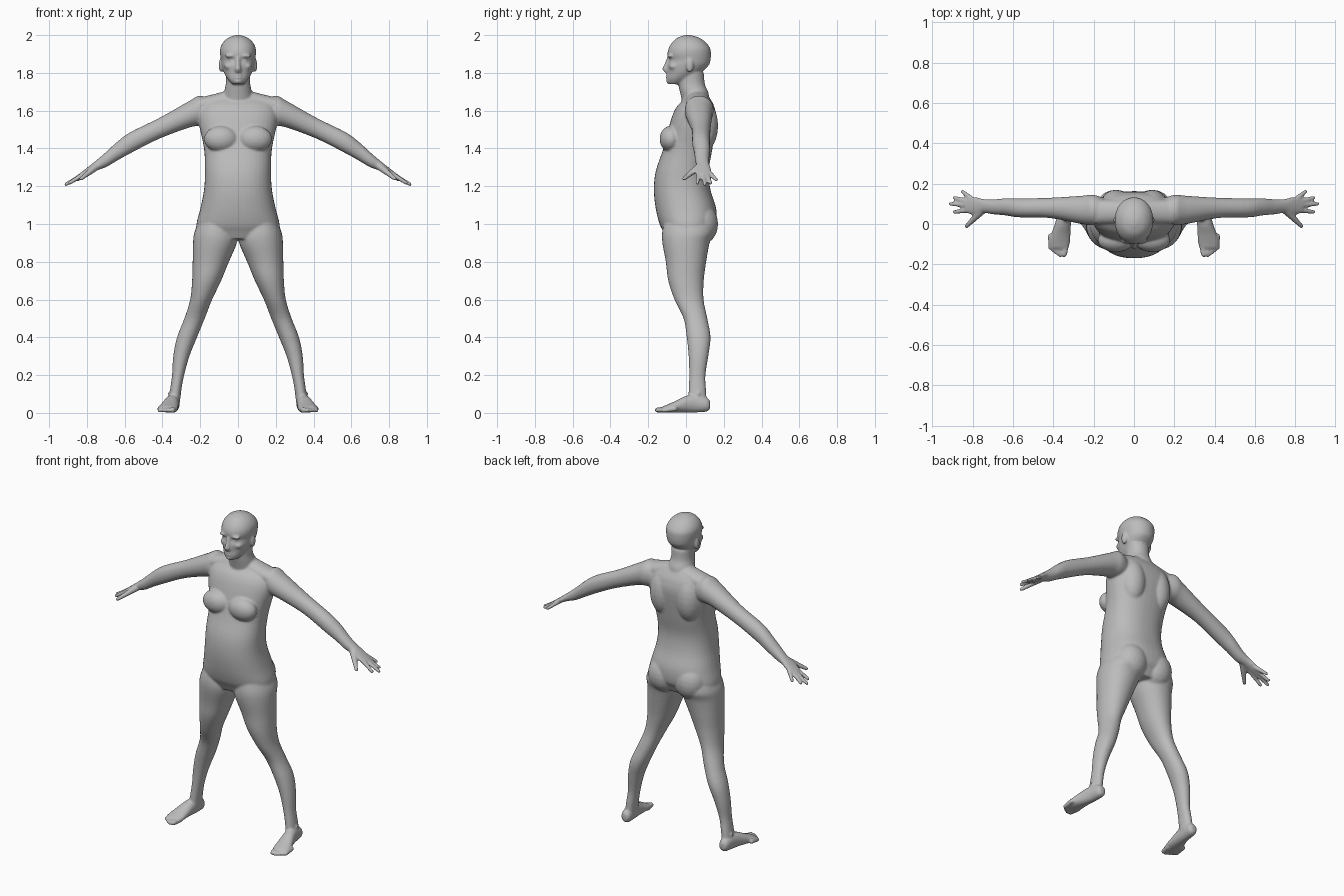
import bpy
import bmesh
import math
from mathutils import Matrix, Vector

cube = bpy.data.objects.get("Cube")
if cube:
    bpy.data.objects.remove(cube, do_unlink=True)

bm = bmesh.new()
BOTH_SIDES = (1, -1)
MIDDLE = (1,)


def ring(x=0, y=0, z=0, wide=0, deep=0, tall=0):
    """An oval: its centre and its half sizes along x, y and z."""
    return (x, y, z, wide, deep, tall)


def resample(rings, steps=4):
    """Pass a smooth spline through the ring values."""
    result = []
    last = len(rings) - 1
    for i in range(last):
        before, start = rings[max(i - 1, 0)], rings[i]
        end, after = rings[i + 1], rings[min(i + 2, last)]
        for k in range(steps):
            t = k / steps
            result.append([
                b + t / 2 * (c - a + t * (2 * a - 5 * b + 4 * c - d + t * (3 * (b - c) + d - a)))
                for a, b, c, d in zip(before, start, end, after)])
    return result + [rings[-1]]


def loft(*rings, sides=BOTH_SIDES, power=2.1, count=32):
    """Skin a closed tube over a row of flat ovals."""
    for sign in sides:
        loops = []
        for x, y, z, wide, deep, tall in resample(rings):
            loop = []
            for k in range(count):
                angle = math.tau * k / count
                c, s = math.cos(angle), math.sin(angle)
                c = math.copysign(abs(c) ** (2 / power), c)
                s = math.copysign(abs(s) ** (2 / power), s)
                point = (sign * (x + wide * c), y + deep * (s if wide else c), z + tall * s)
                loop.append(bm.verts.new(point))
            loops.append(loop)
        for low, high in zip(loops, loops[1:]):
            for k in range(count):
                n = (k + 1) % count
                bm.faces.new((low[k], low[n], high[n], high[k]))
        bm.faces.new(loops[0][::-1])
        bm.faces.new(loops[-1])


def ball(x=0, y=0, z=0, wide=0, deep=0, tall=0, sides=BOTH_SIDES):
    """Ellipsoid given in the same terms as a ring."""
    for sign in sides:
        matrix = Matrix.Translation((sign * x, y, z)) @ Matrix.Diagonal((wide, deep, tall, 1))
        bmesh.ops.create_icosphere(bm, subdivisions=3, radius=1, matrix=matrix)


def digit(start, end, thick, thin, steps=14):
    """Finger or toe: a tapered chain of overlapping balls."""
    start, end = Vector(start), Vector(end)
    for k in range(steps + 1):
        f = k / steps
        r = thick + (thin - thick) * f
        ball(*start.lerp(end, f), r, r, r)


# Torso
loft(
    ring(z=.92, y=.01, wide=.13, deep=.11),
    ring(z=.96, y=.01, wide=.21, deep=.13),
    ring(z=1, y=.01, wide=.22, deep=.15),
    ring(z=1.08, wide=.2, deep=.16),
    ring(z=1.18, y=-.02, wide=.18, deep=.15),
    ring(z=1.28, y=-.02, wide=.175, deep=.14),
    ring(z=1.4, y=.01, wide=.18, deep=.13),
    ring(z=1.55, y=.04, wide=.21, deep=.12),
    ring(z=1.62, y=.05, wide=.2, deep=.1),
    ring(z=1.66, y=.06, wide=.16, deep=.07),
    ring(z=1.69, y=.06, wide=.08, deep=.05),
    sides=MIDDLE, power=2.3, count=40)

# Chest, shoulder blades, buttocks
ball(x=.09, y=-.08, z=1.45, wide=.09, deep=.06, tall=.07)
ball(x=.09, y=.09, z=1.52, wide=.08, deep=.08, tall=.14)
ball(x=.09, y=.08, z=1, wide=.1, deep=.09, tall=.11)

# Neck, then the slopes out to the shoulders
loft(
    ring(z=1.6, y=.06, wide=.08, deep=.07),
    ring(z=1.69, y=.045, wide=.075, deep=.075),
    ring(z=1.74, y=.03, wide=.065, deep=.07),
    ring(z=1.8, y=.03, wide=.065, deep=.065),
    sides=MIDDLE)
loft(
    ring(y=.06, z=1.67, deep=.05, tall=.06),
    ring(x=.08, y=.06, z=1.65, deep=.06, tall=.05),
    ring(x=.2, y=.06, z=1.63, deep=.06, tall=.04))

# Head
loft(
    ring(z=1.74, y=-.06, wide=.03, deep=.03),
    ring(z=1.765, y=-.04, wide=.053, deep=.06),
    ring(z=1.8, y=-.01, wide=.074, deep=.087),
    ring(z=1.84, y=.01, wide=.086, deep=.11),
    ring(z=1.868, y=.02, wide=.09, deep=.11),
    ring(z=1.9, y=.017, wide=.095, deep=.115),
    ring(z=1.93, y=.018, wide=.094, deep=.11),
    ring(z=1.96, y=.016, wide=.08, deep=.09),
    ring(z=1.985, y=.013, wide=.053, deep=.06),
    ring(z=2, y=.01, wide=.015, deep=.017),
    sides=MIDDLE, count=40)

# Nose, lips, chin
loft(
    ring(z=1.885, y=-.09, wide=.01, deep=.01),
    ring(z=1.85, y=-.1, wide=.011, deep=.013),
    ring(z=1.82, y=-.105, wide=.016, deep=.02),
    ring(z=1.8, y=-.097, wide=.015, deep=.012),
    sides=MIDDLE)
for height in (1.788, 1.775):
    ball(y=-.096, z=height, wide=.022, deep=.011, tall=.006, sides=MIDDLE)
ball(y=-.085, z=1.755, wide=.024, deep=.02, tall=.015, sides=MIDDLE)

# Brows, eyes, cheeks, ears
ball(x=.036, y=-.083, z=1.89, wide=.034, deep=.016, tall=.01)
ball(x=.035, y=-.072, z=1.867, wide=.016, deep=.014, tall=.01)
ball(x=.045, y=-.06, z=1.835, wide=.028, deep=.03, tall=.02)
ball(x=.09, y=.02, z=1.84, wide=.012, deep=.02, tall=.038)

# Arms running into palms
loft(
    ring(x=.13, y=.07, z=1.59, deep=.05, tall=.06),
    ring(x=.2, y=.07, z=1.6, deep=.075, tall=.08),
    ring(x=.26, y=.07, z=1.58, deep=.07, tall=.07),
    ring(x=.42, y=.08, z=1.505, deep=.05, tall=.055),
    ring(x=.57, y=.08, z=1.43, deep=.047, tall=.056),
    ring(x=.64, y=.085, z=1.385, deep=.042, tall=.05),
    ring(x=.7, y=.085, z=1.34, deep=.037, tall=.04),
    ring(x=.75, y=.09, z=1.31, deep=.034, tall=.027),
    ring(x=.79, y=.09, z=1.285, deep=.044, tall=.02),
    ring(x=.84, y=.09, z=1.255, deep=.035, tall=.011))

# Fingers fan out from the knuckles, little to index, then the thumb
palm_y, knuckle_x, tip_z = .09, .8, 1.21
for reach, side in ((.85, .16), (.89, .13), (.91, .1), (.89, .06)):
    knuckle = (knuckle_x, palm_y + (side - .1) / 2, tip_z + .065)
    tip = (reach, side, tip_z + (.91 - reach) * .4)
    digit(knuckle, tip, thick=.014, thin=.0105)
digit((.755, .065, 1.3), (.83, -.01, 1.24), thick=.02, thin=.011)

# Legs
loft(
    ring(z=.05, x=.338, y=.06, wide=.03, deep=.05),
    ring(z=.12, x=.33, y=.06, wide=.03, deep=.046),
    ring(z=.2, x=.317, y=.06, wide=.032, deep=.043),
    ring(z=.3, x=.3, y=.066, wide=.043, deep=.052),
    ring(z=.4, x=.27, y=.067, wide=.053, deep=.063),
    ring(z=.5, x=.23, y=.05, wide=.054, deep=.063),
    ring(z=.6, x=.195, y=.016, wide=.058, deep=.077),
    ring(z=.7, x=.166, wide=.077, deep=.094),
    ring(z=.8, x=.144, wide=.096, deep=.107),
    ring(z=.9, x=.122, wide=.116, deep=.125),
    ring(z=.96, x=.118, y=.01, wide=.112, deep=.136),
    ring(z=1.04, x=.11, y=.01, wide=.085, deep=.12))

# Kneecaps and ankle bones
ball(x=.222, y=.012, z=.525, wide=.032, deep=.024, tall=.04)
ball(x=.336, y=.065, z=.1, wide=.036, deep=.018, tall=.02)

# Feet from heel to ball
loft(
    ring(y=.128, x=.34, z=.042, wide=.016, tall=.02),
    ring(y=.11, x=.34, z=.044, wide=.03, tall=.037),
    ring(y=.05, x=.345, z=.05, wide=.034, tall=.048),
    ring(x=.353, z=.046, wide=.04, tall=.044),
    ring(y=-.05, x=.363, z=.034, wide=.048, tall=.032),
    ring(y=-.09, x=.369, z=.025, wide=.052, tall=.023),
    ring(y=-.12, x=.37, z=.02, wide=.045, tall=.016))

# Big toe, then the shorter ones stepping back
digit((.338, -.1, .018), (.347, -.15, .015), thick=.017, thin=.015)
for k in range(4):
    toe_x, toe_y = .367 + .016 * k, -.154 + .012 * k
    digit((toe_x, toe_y + .06, .022), (toe_x, toe_y, .013), thick=.013, thin=.0115)

# One fused skin
bmesh.ops.recalc_face_normals(bm, faces=bm.faces[:])
mesh = bpy.data.meshes.new("body")
bm.to_mesh(mesh)
bm.free()
body = bpy.data.objects.new("body", mesh)
bpy.context.collection.objects.link(body)

skin = bpy.data.materials.new("plain grey")
skin.use_nodes = True
grey = (.5, .5, .5, 1)
skin.diffuse_color = grey
for node in skin.node_tree.nodes:
    if node.type == "BSDF_PRINCIPLED":
        node.inputs["Base Color"].default_value = grey
mesh.materials.append(skin)

fuse = body.modifiers.new("fuse", "REMESH")
fuse.mode = "VOXEL"
fuse.voxel_size = .0065
fuse.use_smooth_shade = True
soften = body.modifiers.new("soften", "SMOOTH")
soften.factor = .5
soften.iterations = 5
